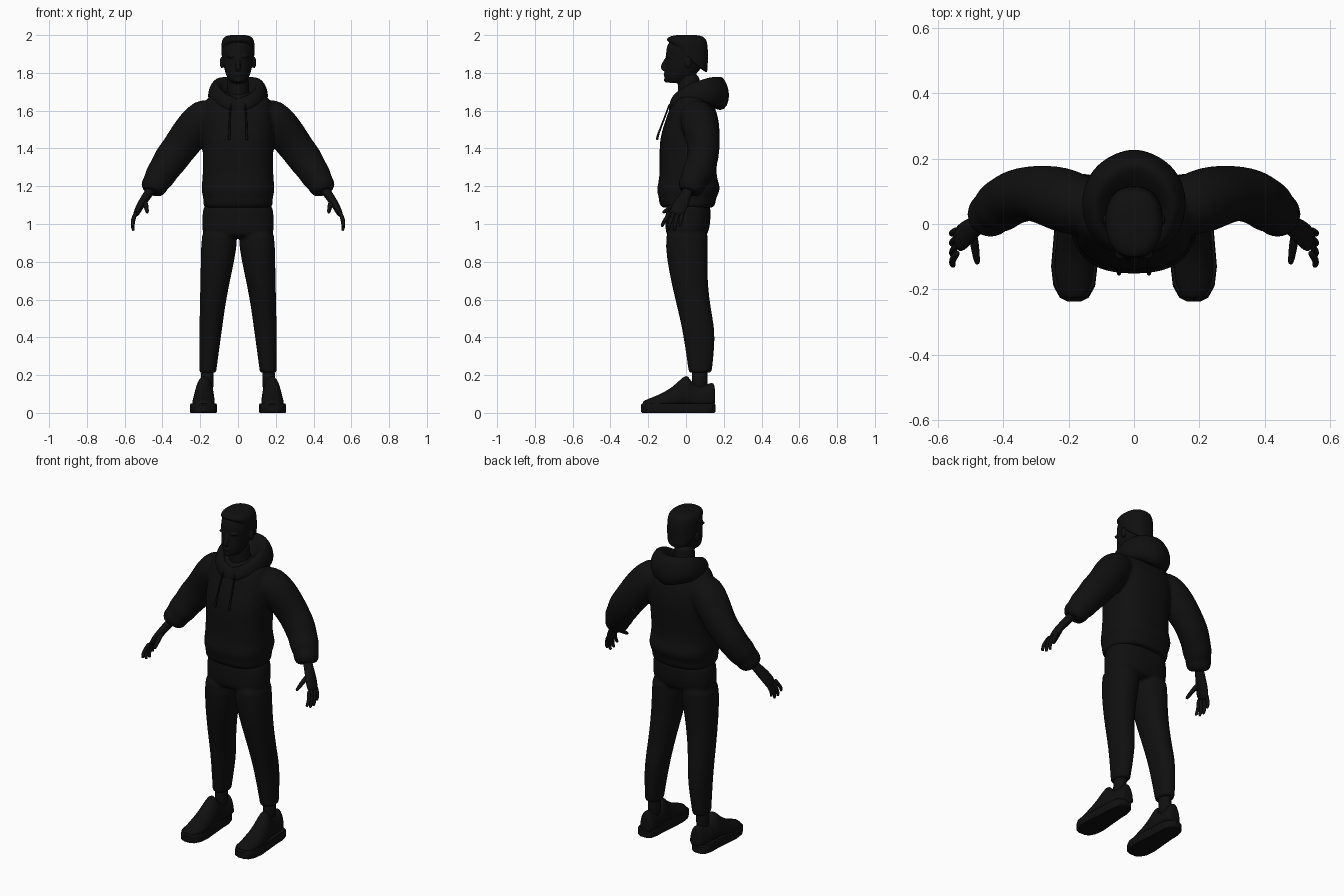
import bpy, bmesh, math
from mathutils import Vector

black = bpy.data.materials.new("black")
black.diffuse_color = (0.005, 0.005, 0.005, 1)


def skin(bm, rings, closed=True):
    """Bridge rings of points with quads and cap both ends."""
    vs = [[bm.verts.new(p) for p in r] for r in rings]
    n = len(vs[0])
    for a, b in zip(vs, vs[1:]):
        for i in range(n):
            bm.faces.new((a[i], a[(i + 1) % n], b[(i + 1) % n], b[i]))
    if closed:
        bm.faces.new(vs[0])
        bm.faces.new(vs[-1])


def unit_ring(n, p=2.0):
    out = []
    for i in range(n):
        a = 2 * math.pi * i / n
        c, s = math.cos(a), math.sin(a)
        out.append((math.copysign(abs(c) ** (2 / p), c), math.copysign(abs(s) ** (2 / p), s)))
    return out


def loft(bm, rows, p=2.0, n=20, s=1):
    """Horizontal rings: (cx, cy, z, rx, ry, tilt)."""
    rings = []
    for cx, cy, z, rx, ry, *t in rows:
        t = t[0] if t else 0
        rings.append([(s * (cx + rx * u), cy + ry * v, z + t * ry * v) for u, v in unit_ring(n, p)])
    skin(bm, rings)


def tube(bm, rows, n=12, s=1):
    """Rings square to a path: (x, y, z, r, depth ratio)."""
    pts = [Vector(r[:3]) for r in rows]
    rings = []
    for i, r in enumerate(rows):
        t = (pts[min(i + 1, len(pts) - 1)] - pts[max(i - 1, 0)]).normalized()
        u = t.cross(Vector((0, 1, 0))).normalized()
        v = u.cross(t)
        k = r[4] if len(r) > 4 else 1
        ring = [pts[i] + u * r[3] * a + v * r[3] * k * b for a, b in unit_ring(n)]
        rings.append([(s * q.x, q.y, q.z) for q in ring])
    skin(bm, rings)


def ball(bm, c, r):
    res = bmesh.ops.create_uvsphere(bm, u_segments=14, v_segments=8, radius=1)
    for v in res["verts"]:
        v.co = Vector((c[i] + r[i] * v.co[i] for i in range(3)))


def finish(bm, name, sub=1, voxel=0, smooth=0):
    bmesh.ops.recalc_face_normals(bm, faces=bm.faces)
    me = bpy.data.meshes.new(name)
    bm.to_mesh(me)
    bm.free()
    me.polygons.foreach_set("use_smooth", [True] * len(me.polygons))
    me.materials.append(black)
    ob = bpy.data.objects.new(name, me)
    bpy.context.collection.objects.link(ob)
    if sub:
        m = ob.modifiers.new("sub", "SUBSURF")
        m.levels = m.render_levels = sub
    else:
        me.set_sharp_from_angle(angle=math.radians(40))
    if voxel:
        m = ob.modifiers.new("fuse", "REMESH")
        m.mode, m.voxel_size, m.use_smooth_shade = "VOXEL", voxel, True
        m = ob.modifiers.new("soften", "SMOOTH")
        m.factor, m.iterations = 0.5, smooth


# Hoodie body and sleeves: (z, front y, back y, half width)
bm = bmesh.new()
torso = [(1.085, -.125, .14, .176), (1.09, -.135, .15, .182), (1.12, -.145, .16, .186),
         (1.135, -.143, .158, .183), (1.17, -.155, .178, .194), (1.20, -.152, .183, .194),
         (1.25, -.14, .158, .187), (1.35, -.14, .167, .187), (1.45, -.142, .18, .19),
         (1.54, -.112, .178, .192), (1.62, -.085, .155, .184), (1.67, -.06, .125, .168),
         (1.705, -.03, .09, .11)]
loft(bm, [(0, (f + b) / 2, z, w, (b - f) / 2) for z, f, b, w in torso], p=2.5, n=28)
sleeve = [(.11, .045, 1.60, .075), (.18, .06, 1.57, .10), (.23, .078, 1.515, .10),
          (.272, .09, 1.454, .10, .92), (.32, .095, 1.39, .092, .92), (.362, .085, 1.334, .094, .9),
          (.39, .07, 1.29, .081), (.418, .05, 1.247, .084), (.432, .038, 1.222, .068),
          (.446, .025, 1.198, .075), (.456, .015, 1.175, .058), (.459, .012, 1.168, .05)]
for s in (1, -1):
    tube(bm, sleeve, 18, s)
finish(bm, "hoodie", 1, .01, 3)

# Folded hood: (radius, z) profiles swept around the neck from front to back
bm = bmesh.new()
hood = {0: [(.05, 1.60), (.06, 1.63), (.07, 1.66), (.085, 1.66), (.107, 1.62), (.11, 1.57)],
        45: [(.065, 1.63), (.075, 1.66), (.09, 1.695), (.115, 1.695), (.135, 1.655), (.13, 1.60)],
        90: [(.065, 1.66), (.08, 1.70), (.108, 1.75), (.135, 1.74), (.158, 1.69), (.15, 1.63)],
        140: [(.05, 1.67), (.07, 1.715), (.14, 1.79), (.17, 1.77), (.207, 1.69), (.17, 1.60)],
        180: [(.04, 1.68), (.055, 1.705), (.155, 1.79), (.187, 1.775), (.226, 1.68), (.18, 1.56)]}
keys = sorted(hood)
rings = []
for d in range(0, 360, 15):
    e = d if d <= 180 else 360 - d
    lo = max(k for k in keys[:-1] if k <= e)
    hi = keys[keys.index(lo) + 1]
    f = (e - lo) / (hi - lo)
    a = math.radians(d)
    ring = []
    for (r0, z0), (r1, z1) in zip(hood[lo], hood[hi]):
        r = r0 + (r1 - r0) * f
        ring.append((r * math.sin(a), .02 - r * math.cos(a), z0 + (z1 - z0) * f))
    rings.append(ring)
skin(bm, rings + [rings[0]], closed=False)
bmesh.ops.remove_doubles(bm, verts=bm.verts, dist=1e-5)
finish(bm, "hood", 2)

# Drawstrings
bm = bmesh.new()
for s in (1, -1):
    tube(bm, [(.035, -.085, 1.64, .005), (.042, -.10, 1.60, .005), (.045, -.122, 1.54, .005),
              (.046, -.15, 1.47, .006), (.046, -.152, 1.45, .008), (.046, -.152, 1.445, .006)], 8, s)
finish(bm, "drawstrings")

# Trousers
bm = bmesh.new()
loft(bm, [(0, .004, .925, .15, .09), (0, .004, .945, .19, .112), (0, .01, 1.0, .192, .12),
          (0, .012, 1.08, .188, .12), (0, .012, 1.13, .17, .11)], p=2.4, n=28)
leg = [(.16, .075, .212, .042, .057), (.16, .075, .217, .046, .062), (.158, .075, .25, .047, .066),
       (.148, .072, .40, .058, .085), (.14, .055, .50, .064, .088), (.132, .033, .60, .070, .091),
       (.115, .01, .75, .084, .102), (.10, .003, .88, .097, .114), (.096, .008, 1.0, .095, .115)]
for s in (1, -1):
    loft(bm, leg, 2.2, 20, s)
finish(bm, "trousers", 1, .009, 2)

# Hands: palm, four fingers and thumb
bm = bmesh.new()
for s in (1, -1):
    tube(bm, [(.45, .02, 1.20, .027), (.478, 0, 1.155, .025, 1.2), (.51, -.025, 1.11, .022, 1.9),
              (.532, -.044, 1.07, .019, 2.3), (.543, -.053, 1.045, .015, 2.5)], 12, s)
    for i, z in enumerate((.985, .967, .965, .988)):
        y = -.085 + .023 * i
        tube(bm, [(.538, y, 1.07, .011), (.553, y - .018 + .003 * i, 1.03, .012),
                  (.559, y - .034 + .007 * i, z + .025, .011), (.554, y - .042 + .009 * i, z + .003, .009),
                  (.553, y - .043 + .009 * i, z, .006)], 8, s)
    tube(bm, [(.495, -.02, 1.125, .015), (.488, -.065, 1.10, .015), (.483, -.10, 1.075, .012),
              (.479, -.125, 1.058, .009)], 8, s)
finish(bm, "hands", 1)

# Head: (z, front y, back y, half width), with facial features
bm = bmesh.new()
skull = [(1.745, -.095, -.02, .03), (1.757, -.112, .01, .047), (1.79, -.113, .05, .065),
         (1.83, -.109, .088, .075), (1.87, -.104, .10, .081), (1.91, -.108, .104, .084),
         (1.95, -.10, .10, .082), (1.975, -.08, .085, .07), (1.988, -.05, .055, .045)]
loft(bm, [(0, (f + b) / 2, z, w, (b - f) / 2) for z, f, b, w in skull], 2.2, 24)
tube(bm, [(0, .02, 1.62, .068), (0, .018, 1.68, .062), (0, .015, 1.74, .06), (0, .015, 1.80, .058)], 16)
tube(bm, [(0, -.098, 1.885, .010), (0, -.110, 1.86, .011), (0, -.122, 1.835, .015),
          (0, -.120, 1.82, .014), (0, -.108, 1.812, .010)], 10)
ball(bm, (0, -.107, 1.796, ), (.025, .014, .006))
ball(bm, (0, -.105, 1.784), (.022, .014, .007))
ball(bm, (0, -.101, 1.762), (.022, .017, .014))
for s in (1, -1):
    ball(bm, (s * .034, -.094, 1.888), (.028, .016, .008))
    ball(bm, (s * .086, .012, 1.855), (.011, .019, .032))
finish(bm, "head", 1, .005, 2)

# Short hair, low at the nape and high at the forehead
bm = bmesh.new()
loft(bm, [(0, .022, 1.865, .080, .088, -.8), (0, .02, 1.875, .086, .094, -.75),
          (0, .012, 1.925, .089, .106, -.4), (0, .005, 1.965, .088, .111, -.08),
          (0, .003, 1.99, .077, .098), (0, .002, 2.002, .045, .06)], 2.3, 24)
finish(bm, "hair", 2)

# Ankles
bm = bmesh.new()
for s in (1, -1):
    loft(bm, [(.165, .072, .10, .036, .043), (.163, .072, .17, .034, .042), (.161, .074, .26, .035, .045)], 2, 14, s)
finish(bm, "ankles")

# Shoe soles from a half outline: (y, half width)
bm = bmesh.new()
half = [(-.238, .02), (-.226, .044), (-.19, .064), (-.13, .071), (-.05, .064),
        (.04, .057), (.10, .055), (.14, .044), (.156, .02)]
for s in (1, -1):
    line = [(y, w) for y, w in half] + [(y, -w) for y, w in reversed(half)]
    skin(bm, [[(s * (.183 + w * k), -.04 + (y + .04) * k, z) for y, w in line]
              for z, k in ((0, .97), (.006, 1), (.042, 1), (.05, .96))])
finish(bm, "shoe_soles", 0)

# Shoe uppers: arched sections along y (y, half width, top z)
bm = bmesh.new()
upper = [(-.228, .03, .058), (-.222, .04, .066), (-.19, .058, .078), (-.13, .066, .102), (-.07, .061, .138),
         (-.03, .058, .178), (0, .056, .202), (.015, .056, .19), (.035, .055, .155), (.08, .053, .147),
         (.12, .05, .155), (.14, .046, .162), (.15, .038, .15), (.153, .03, .13)]
for s in (1, -1):
    rings = []
    for y, w, top in upper:
        x0 = .183 - .07 * max(0, y + .06)
        ring = []
        for i in range(13):
            a = math.pi * i / 12
            h = math.sin(a) ** .8
            ring.append((s * (x0 + w * math.cos(a) * (1 - .1 * h)), y, .035 + (top - .035) * h))
        rings.append(ring)
    skin(bm, rings)
finish(bm, "shoe_uppers", 1)
